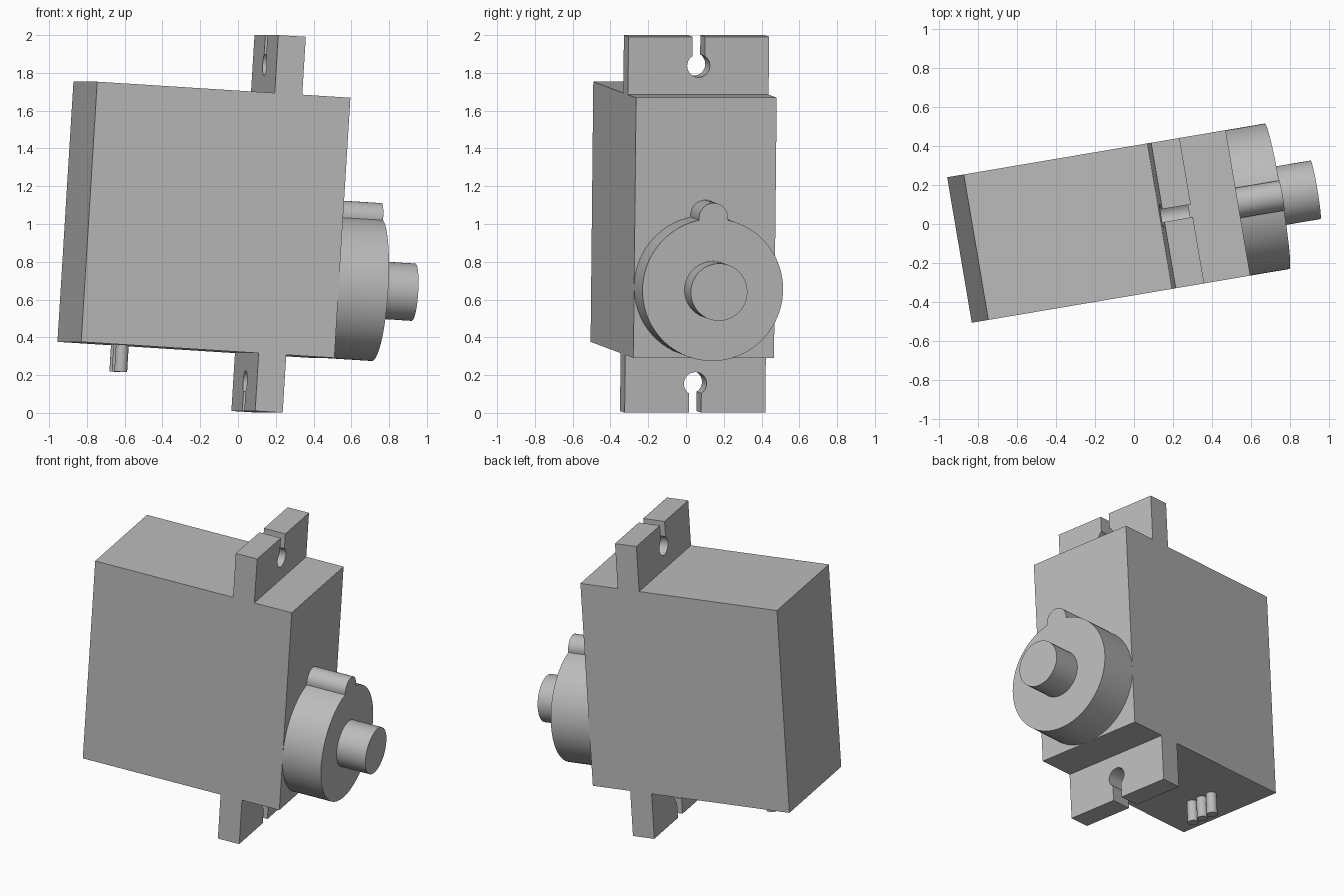
import bpy, bmesh, math
from mathutils import Matrix, Vector

if "Cube" in bpy.data.objects:
    bpy.data.objects.remove(bpy.data.objects["Cube"])

# Local frame: x along the shaft, y across the case, z along the case height
LENGTH, WIDTH, HEIGHT = 1.362, 0.755, 1.380
TAB_BACK, TAB_FRONT, TAB_H = 0.955, 1.103, 0.307
PLACE = (Matrix.Translation((-0.893, -0.133, 0.376))
         @ Matrix.Rotation(math.radians(9.6), 4, 'Z')
         @ Matrix.Rotation(math.radians(3.57), 4, 'Y'))

GREY = (0.5, 0.5, 0.5, 1)
grey = bpy.data.materials.new("plain_grey")
grey.use_nodes = True
grey.diffuse_color = GREY
grey.node_tree.nodes["Principled BSDF"].inputs["Base Color"].default_value = GREY


def arc(cx, cy, r, start, end, n):
    """Points on an arc, both ends included."""
    return [(cx + r * math.cos(start + (end - start) * i / n),
             cy + r * math.sin(start + (end - start) * i / n)) for i in range(n + 1)]


def prism(name, outline, axis, lo, hi):
    """Extrude a flat outline along one local axis."""
    def place(p, t):
        c = list(p)
        c.insert("xyz".index(axis), t)
        return Vector(c)
    bm = bmesh.new()
    face = bm.faces.new([bm.verts.new(place(p, lo)) for p in outline])
    ext = bmesh.ops.extrude_face_region(bm, geom=[face])
    moved = [g for g in ext["geom"] if isinstance(g, bmesh.types.BMVert)]
    bmesh.ops.translate(bm, verts=moved, vec=place((0, 0), hi - lo))
    bmesh.ops.recalc_face_normals(bm, faces=bm.faces)
    mesh = bpy.data.meshes.new(name)
    bm.to_mesh(mesh)
    bm.free()
    mesh.materials.append(grey)
    obj = bpy.data.objects.new(name, mesh)
    obj.matrix_world = PLACE
    bpy.context.collection.objects.link(obj)
    return obj


def smooth(obj):
    bpy.ops.object.select_all(action='DESELECT')
    obj.select_set(True)
    bpy.context.view_layer.objects.active = obj
    bpy.ops.object.shade_smooth_by_angle(angle=math.radians(30))


def circle(cx, cy, r, n=64):
    return arc(cx, cy, r, 0, math.tau, n)[:-1]


# Case with its upper and lower mounting tabs
top = HEIGHT + TAB_H
case = prism("case", [
    (0, 0), (TAB_BACK, 0), (TAB_BACK, -TAB_H), (TAB_FRONT, -TAB_H), (TAB_FRONT, 0),
    (LENGTH, 0), (LENGTH, HEIGHT), (TAB_FRONT, HEIGHT), (TAB_FRONT, top),
    (TAB_BACK, top), (TAB_BACK, HEIGHT), (0, HEIGHT)], 'y', -WIDTH / 2, WIDTH / 2)

# Keyhole screw slots, open at the outer end of each tab
HOLE_R, SLOT = 0.061, 0.033
half = math.asin(SLOT / HOLE_R)
for name, centre, up in (("upper_slot", HEIGHT + 0.153, 1), ("lower_slot", -0.153, -1)):
    ring = arc(0, 0, HOLE_R, math.pi / 2 + half, math.pi * 2.5 - half, 40)
    key = ring + [(SLOT, 0.3), (-SLOT, 0.3)]
    cutter = prism(name, [(y, centre + up * z) for y, z in key], 'x',
                   TAB_BACK - 0.1, TAB_FRONT + 0.1)
    cutter.hide_render = True
    cut = case.modifiers.new(name, 'BOOLEAN')
    cut.operation, cut.solver, cut.object = 'DIFFERENCE', 'EXACT', cutter
    bpy.context.view_layer.objects.active = case
    bpy.ops.object.modifier_apply(modifier=name)
    bpy.data.objects.remove(cutter)
smooth(case)

# Round gear housing with a small lobe on its rim
R, LOBE_R, OFFSET = WIDTH / 2, 0.078, 0.382
HUB_END = LENGTH + 0.266
zi = (R * R - LOBE_R ** 2 + OFFSET ** 2) / (2 * OFFSET)
a = math.acos(zi / R)
b = math.atan2(zi - OFFSET, math.sqrt(R * R - zi * zi))
rim = arc(0, R, R, math.pi / 2 + a, math.pi * 2.5 - a, 80)
lobe = arc(0, R + OFFSET, LOBE_R, b, math.pi - b, 28)
smooth(prism("gear_housing", rim + lobe[1:-1], 'x', LENGTH, HUB_END))

# Output shaft
smooth(prism("output_shaft", circle(0, R, 0.152), 'x', HUB_END, HUB_END + 0.2))

# Three wire stubs under the case
for i, side in enumerate((-1, 0, 1)):
    smooth(prism(f"wire_{i + 1}", circle(0.272, side * 0.078, 0.034, 32), 'z', -0.142, 0))
